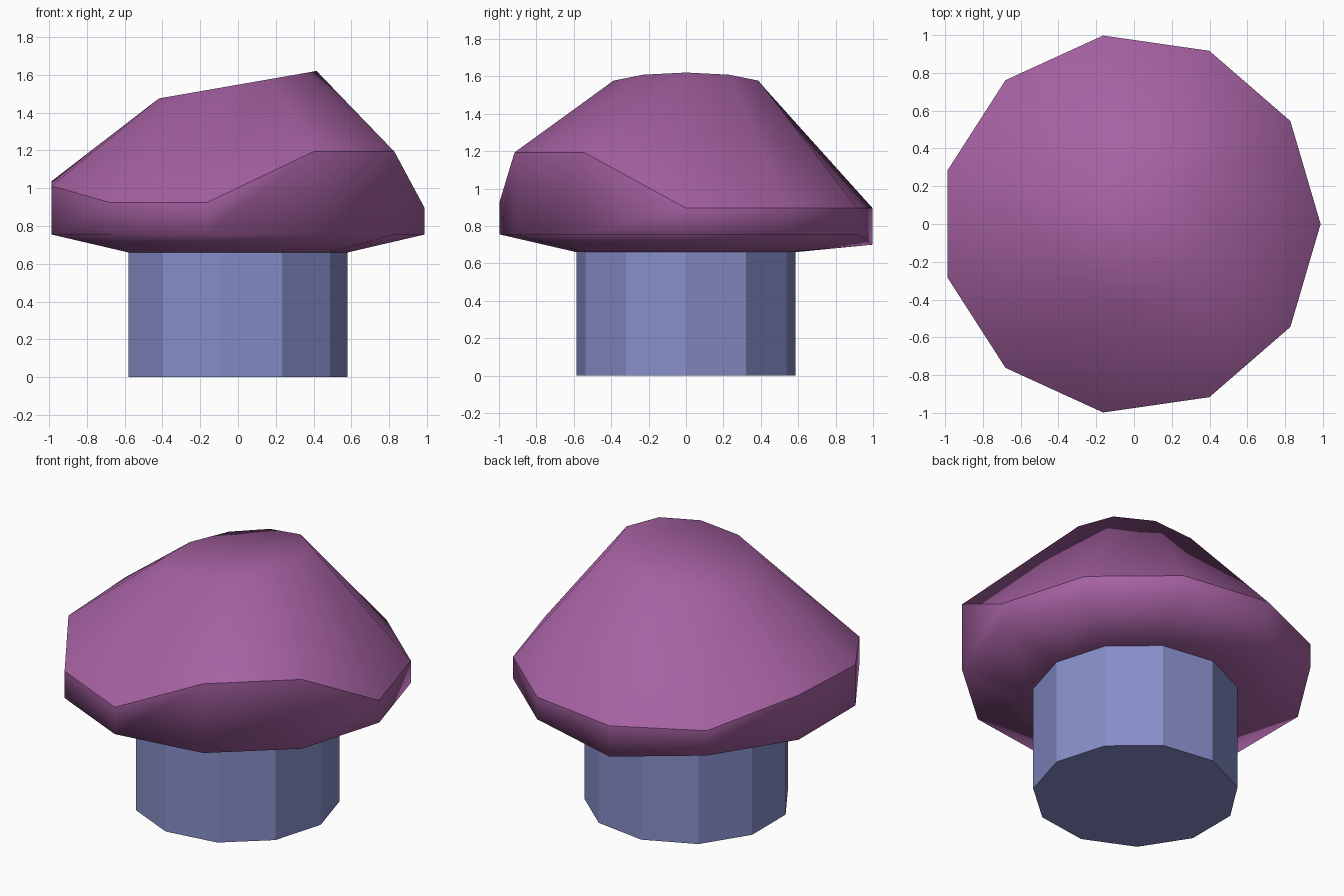
import bpy, bmesh
from math import cos, sin, tau

if "Cube" in bpy.data.objects:
    bpy.data.objects.remove(bpy.data.objects["Cube"])

SIDES = 11


def ring(bm, radius, cx, height):
    """One 11-sided ring; height is a function of (index, x)."""
    verts = []
    for i in range(SIDES):
        a = tau * i / SIDES
        x = radius * cos(a) + cx
        verts.append(bm.verts.new((x, radius * sin(a), height(i, x))))
    return verts


def loft(name, specs, color, smooth, sharp_ring=None):
    """Bridge rings from bottom to top and close both ends."""
    bm = bmesh.new()
    rings = [ring(bm, *s) for s in specs]
    for lo, hi in zip(rings, rings[1:]):
        for i in range(SIDES):
            j = (i + 1) % SIDES
            bm.faces.new((lo[i], lo[j], hi[j], hi[i]))
    bm.faces.new(rings[0][::-1])
    bm.faces.new(rings[-1])
    for f in bm.faces:
        f.smooth = smooth
    if sharp_ring is not None:
        r = rings[sharp_ring]
        for i in range(SIDES):
            bm.edges.get((r[i], r[(i + 1) % SIDES])).smooth = False
    mesh = bpy.data.meshes.new(name)
    bm.to_mesh(mesh)
    bm.free()
    mat = bpy.data.materials.new(name + "_color")
    mat.diffuse_color = color
    mat.use_nodes = True
    mat.node_tree.nodes["Principled BSDF"].inputs["Base Color"].default_value = mat.diffuse_color
    mesh.materials.append(mat)
    obj = bpy.data.objects.new(name, mesh)
    bpy.context.collection.objects.link(obj)
    return obj


# Stem: plain faceted column
loft("stem", [(0.592, -0.012, lambda i, x: 0.0),
              (0.592, -0.012, lambda i, x: 0.66)],
     (0.24, 0.27, 0.58, 1), False)

# Cap: underside, uneven rim band, sloping sides and a tilted flat top
rim_top = [0.895, 0.895, 0.895, 0.895, 0.912, 1.037,
           1.012, 0.925, 0.925, 1.193, 1.193]
loft("cap", [(0.592, -0.012, lambda i, x: 0.66),
             (1.008, -0.02, lambda i, x: 0.70 if i == 3 else 0.755),
             (1.008, -0.02, lambda i, x: rim_top[i]),
             (0.426, -0.01, lambda i, x: 1.548 + 0.174 * x)],
     (0.38, 0.12, 0.36, 1), True, sharp_ring=2)
